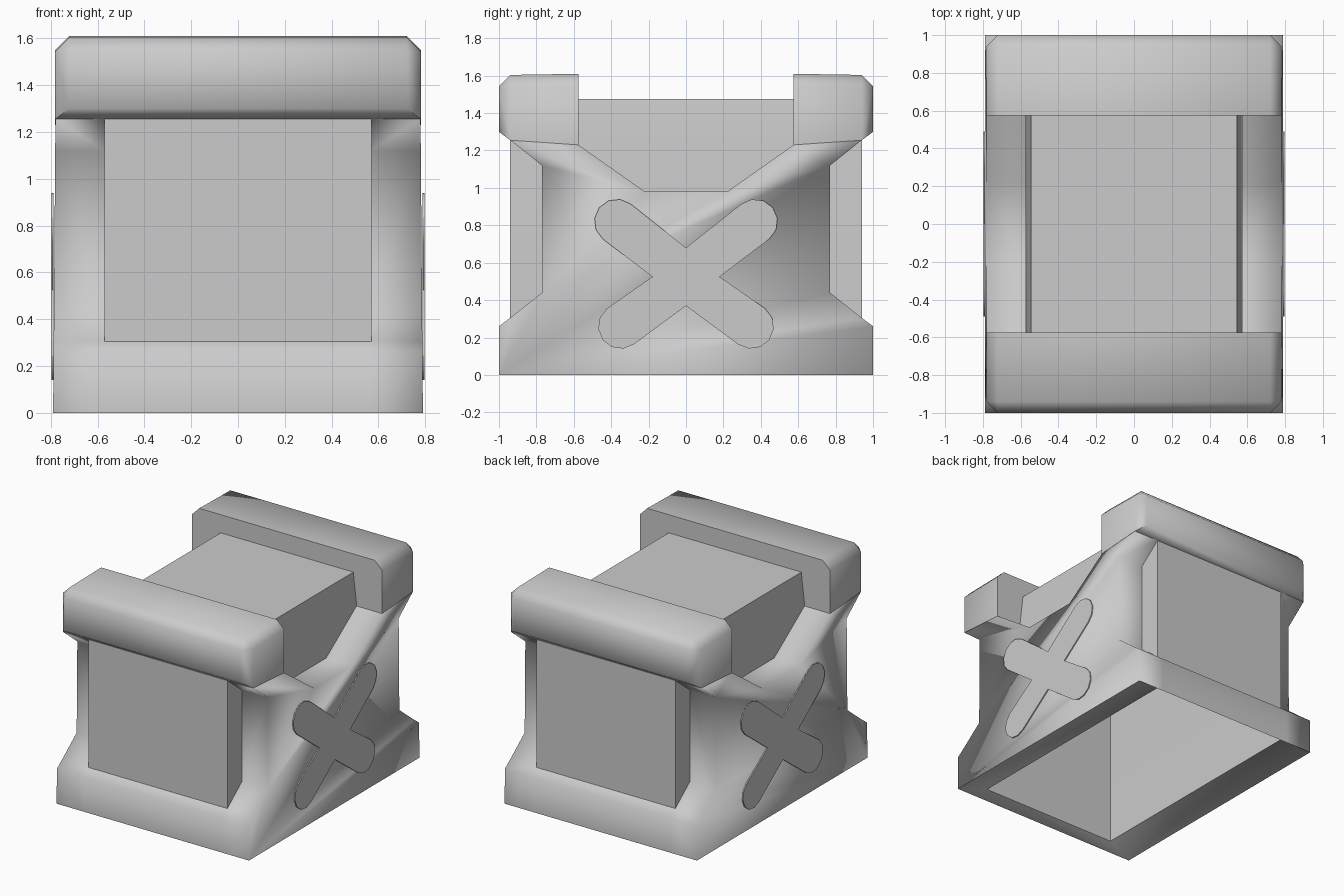
import bpy, bmesh, math

if "Cube" in bpy.data.objects:
    bpy.data.objects.remove(bpy.data.objects["Cube"], do_unlink=True)

grey = bpy.data.materials.new("plain_grey")
grey.use_nodes = True
colour = (0.6, 0.6, 0.6, 1)
grey.diffuse_color = colour
grey.node_tree.nodes["Principled BSDF"].inputs["Base Color"].default_value = colour

IN_X, IN_Y, IN_Z = 0.57, 0.94, 0.05   # inner box half sizes and its open bottom


def finish(bm, name, angle, recalc=True):
    """Turn a bmesh into a shaded object."""
    bmesh.ops.remove_doubles(bm, verts=bm.verts, dist=0.0005)
    if recalc:
        bmesh.ops.recalc_face_normals(bm, faces=bm.faces)
    mesh = bpy.data.meshes.new(name)
    bm.to_mesh(mesh)
    bm.free()
    mesh.materials.append(grey)
    obj = bpy.data.objects.new(name, mesh)
    bpy.context.collection.objects.link(obj)
    bpy.ops.object.select_all(action='DESELECT')
    obj.select_set(True)
    bpy.context.view_layer.objects.active = obj
    bpy.ops.object.shade_smooth_by_angle(angle=math.radians(angle))
    return obj


def face(bm, points):
    return bm.faces.new([bm.verts.new(p) for p in points])


def prism(bm, outline, x0, x1):
    """Extrude a (y, z) outline along x."""
    ends = [[bm.verts.new((x, y, z)) for y, z in outline] for x in (x0, x1)]
    bm.faces.new(ends[0])
    bm.faces.new(ends[1][::-1])
    n = len(outline)
    for i in range(n):
        j = (i + 1) % n
        bm.faces.new((ends[0][i], ends[1][i], ends[1][j], ends[0][j]))


# Frame: two side walls, front and back sills, and a sloped rim underneath
half = [(1, 0), (1, 0.26), (IN_Y, 0.305), (0.77, 0.44), (0.77, 1.12),
        (IN_Y, 1.255), (0.575, 1.23), (0.22, 0.98)]
profile = half + [(-y, z) for y, z in reversed(half)]
bm = bmesh.new()
for s in (-1, 1):
    def outer(p):
        return (s * (0.79 - 0.008 * p[1]), p[0], p[1])

    def inner(p):
        return (s * (IN_X + 0.001), p[0], p[1])

    face(bm, [outer(p) for p in profile])
    for a, b in zip(profile, profile[1:]):
        face(bm, [outer(a), outer(b), inner(b), inner(a)])
    face(bm, [(s * 0.79, -1, 0), (s * 0.79, 1, 0), (s * IN_X, IN_Y, IN_Z), (s * IN_X, -IN_Y, IN_Z)])
    sill = [(s * y, z) for y, z in half[:3]]
    for (ya, za), (yb, zb) in zip(sill, sill[1:]):
        x = IN_X + 0.001
        face(bm, [(-x, ya, za), (x, ya, za), (x, yb, zb), (-x, yb, zb)])
    face(bm, [(-0.79, s, 0), (0.79, s, 0), (IN_X, s * IN_Y, IN_Z), (-IN_X, s * IN_Y, IN_Z)])
finish(bm, "frame", 95)

# Inner box: open underneath, leaning in slightly near the top
bm = bmesh.new()
levels = [(IN_X, IN_Z), (IN_X, 1.255), (0.545, 1.475)]
rings = [[(x * u, IN_Y * v, z) for u, v in ((-1, -1), (1, -1), (1, 1), (-1, 1))] for x, z in levels]
for low, high in zip(rings, rings[1:]):
    for i in range(4):
        j = (i + 1) % 4
        face(bm, [low[i], low[j], high[j], high[i]])
face(bm, rings[-1])
finish(bm, "inner_box", 50)

# Front and back top bars with bevelled outer corners
for s, name in ((-1, "front_top_bar"), (1, "back_top_bar")):
    bm = bmesh.new()
    bar = [(1, 1.3), (1, 1.603), (0.575, 1.61), (0.575, 1.23), (IN_Y, 1.255)]
    prism(bm, [(s * y, z) for y, z in bar], -0.781, 0.781)

    def on_end(e):
        return abs(e.verts[0].co.x - e.verts[1].co.x) < 0.01

    edges = []
    for e in bm.edges:
        top = all(v.co.z > 1.59 for v in e.verts)
        out = all(abs(v.co.y) > 0.99 for v in e.verts)
        if (top and (on_end(e) or out)) or (out and on_end(e)):
            edges.append(e)
    bmesh.ops.bevel(bm, geom=edges, offset=0.06, segments=1, affect='EDGES')
    finish(bm, name, 60)

# Raised crosses with rounded arms on both sides
centre_z, radius, steps = 0.525, 0.12, 6
tips = [(0.37, 0.82), (-0.37, 0.82), (-0.35, 0.26), (0.35, 0.26)]
notches = [(0, 0.68), (-0.18, 0.525), (0, 0.37), (0.18, 0.525)]
cross = []
for (y, z), notch in zip(tips, notches):
    aim = math.atan2(z - centre_z, y)
    for k in range(steps + 1):
        a = aim + math.pi * (k / steps - 0.5)
        cross.append((y + radius * math.cos(a), z + radius * math.sin(a)))
    cross.append(notch)
for s, name in ((-1, "right_cross"), (1, "left_cross")):
    bm = bmesh.new()
    prism(bm, cross, s * 0.789, s * 0.797)
    finish(bm, name, 30)
